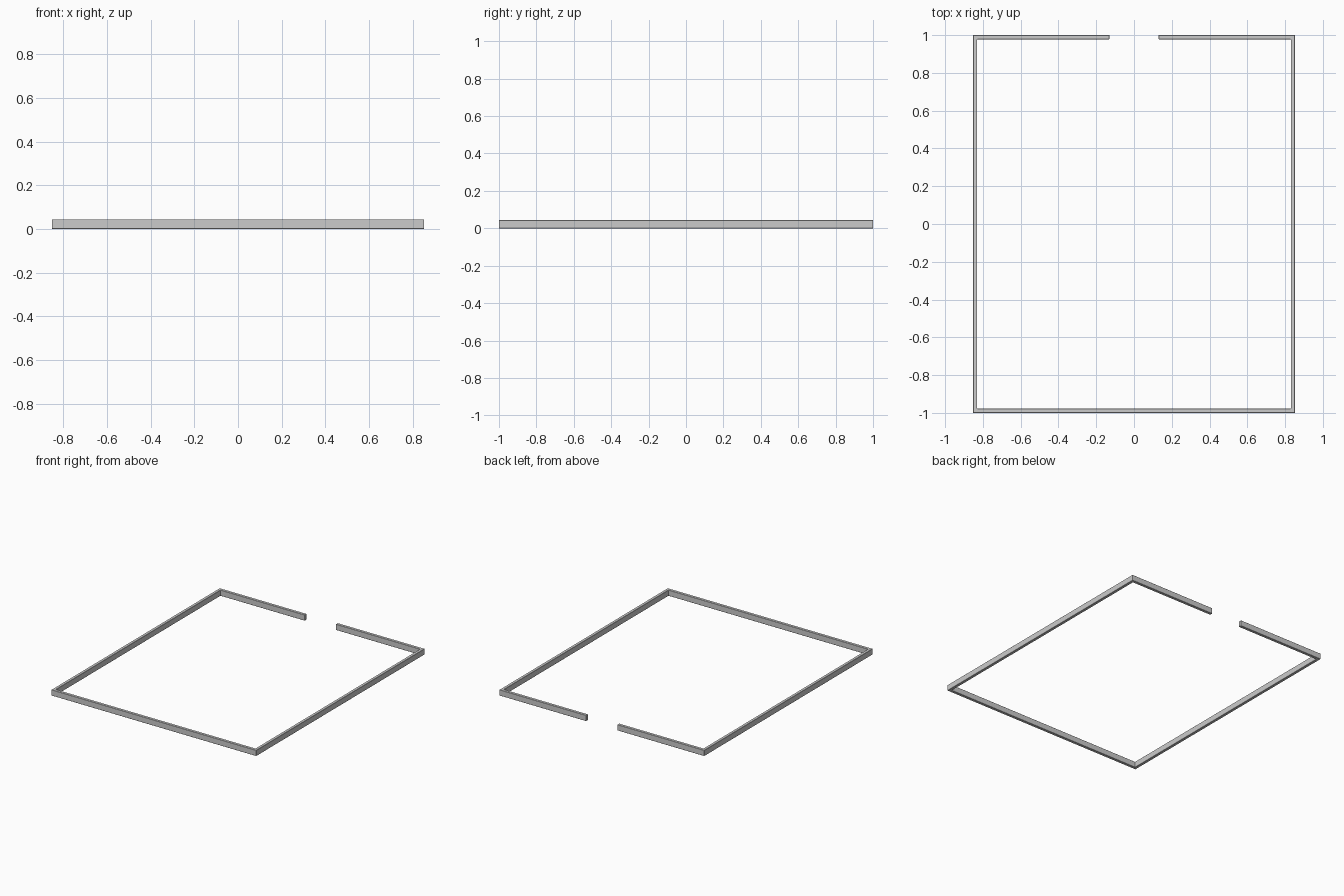
import bpy, bmesh

if "Cube" in bpy.data.objects:
    bpy.data.objects.remove(bpy.data.objects["Cube"])

X, Y, T, H, GAP = 0.852, 1.0, 0.022, 0.044, 0.13


def mirrored(pts):
    return pts + [(-x, y) for x, y in reversed(pts)]


# Open rectangular rail: outer and inner outlines, mitred corners, gap at the back
outer = mirrored([(GAP, Y), (X, Y), (X, -Y)])
inner = mirrored([(GAP, Y - T), (X - T, Y - T), (X - T, -Y + T)])

bm = bmesh.new()
o = [bm.verts.new((x, y, 0)) for x, y in outer]
i = [bm.verts.new((x, y, 0)) for x, y in inner]
for k in range(len(o) - 1):
    bm.faces.new((o[k], o[k + 1], i[k + 1], i[k]))

# Raise the strip into a solid wall
ext = bmesh.ops.extrude_face_region(bm, geom=bm.faces[:], use_keep_orig=True)
top = [v for v in ext["geom"] if isinstance(v, bmesh.types.BMVert)]
bmesh.ops.translate(bm, verts=top, vec=(0, 0, H))
bmesh.ops.recalc_face_normals(bm, faces=bm.faces[:])

mesh = bpy.data.meshes.new("border_rail")
bm.to_mesh(mesh)
bm.free()
rail = bpy.data.objects.new("border_rail", mesh)
bpy.context.collection.objects.link(rail)

# Slightly eased edges
bev = rail.modifiers.new("eased_edges", "BEVEL")
bev.width = 0.0015
bev.segments = 1
bev.limit_method = "ANGLE"
